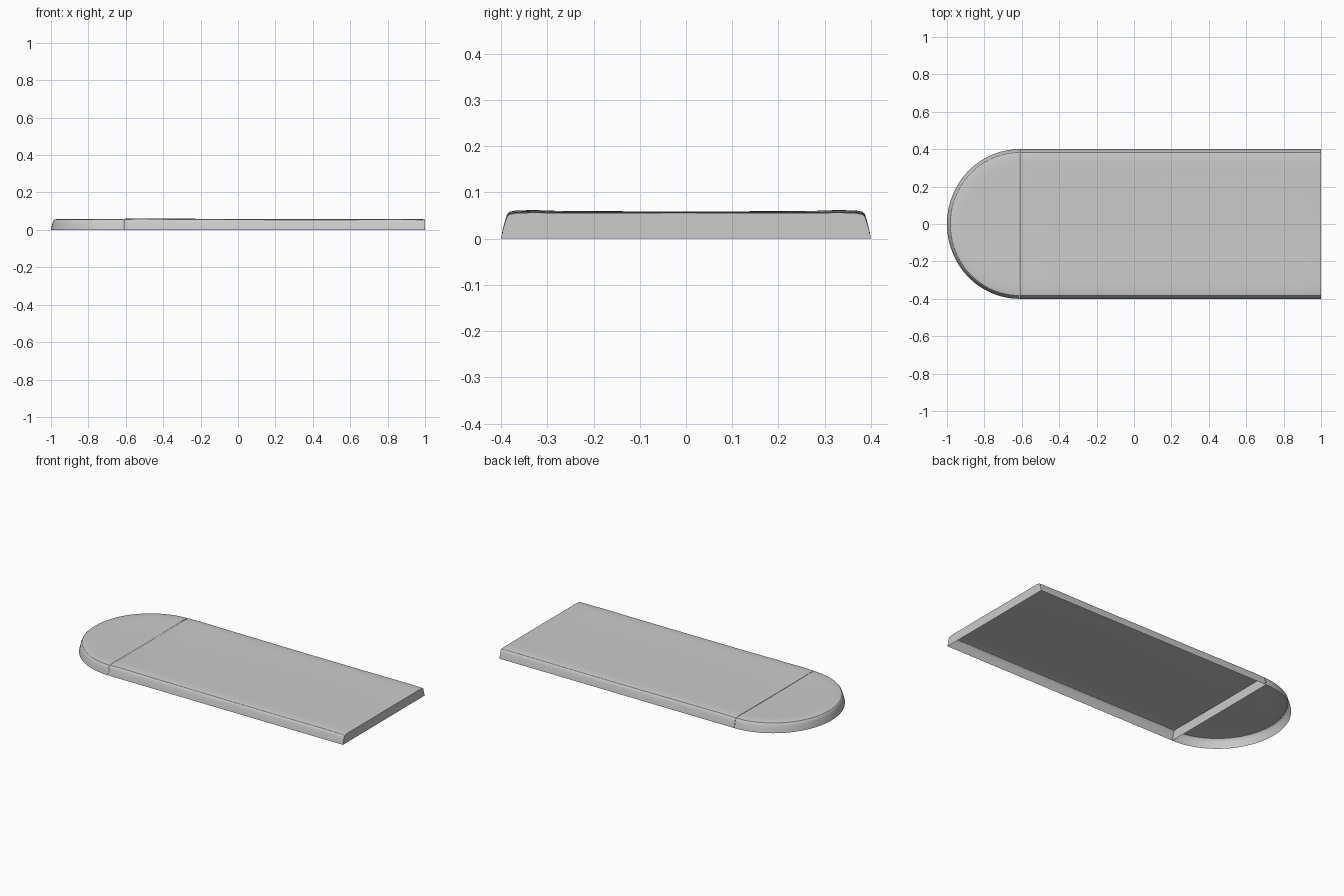
import bpy, bmesh, math

if "Cube" in bpy.data.objects:
    bpy.data.objects.remove(bpy.data.objects["Cube"])

JOIN_X = -0.61
# Rim profile: inset from the outline, height
PROFILE = [(0, 0), (0.004, 0.02), (0.009, 0.038), (0.013, 0.05),
           (0.018, 0.055), (0.03, 0.0575), (0.07, 0.059), (0.12, 0.0575)]


def finish(name, bm):
    bmesh.ops.remove_doubles(bm, verts=bm.verts, dist=1e-5)
    bmesh.ops.recalc_face_normals(bm, faces=bm.faces)
    # Open shells: make the top face upward
    top = max(bm.faces, key=lambda f: abs(f.normal.z) * f.calc_area())
    if top.normal.z < 0:
        bmesh.ops.reverse_faces(bm, faces=bm.faces)
    mesh = bpy.data.meshes.new(name)
    bm.to_mesh(mesh)
    bm.free()
    obj = bpy.data.objects.new(name, mesh)
    bpy.context.collection.objects.link(obj)
    bpy.ops.object.select_all(action='DESELECT')
    obj.select_set(True)
    bpy.context.view_layer.objects.active = obj
    bpy.ops.object.shade_smooth_by_angle(angle=math.radians(30))
    return obj


def loft(bm, rows):
    grid = [[bm.verts.new(p) for p in row] for row in rows]
    for a, b in zip(grid, grid[1:]):
        for i in range(len(a) - 1):
            bm.faces.new((a[i], a[i + 1], b[i + 1], b[i]))
    return grid


# Long panel: hollow underneath, softly raised near the side edges
half = [(-0.4 + d, z) for d, z in PROFILE]
section = half + [(0, 0.057)] + [(-y, z) for y, z in reversed(half)]
stations = [(JOIN_X, 0), (-0.595, 0.001), (-0.54, 0.003), (-0.4, 0.002),
            (-0.15, 0), (0.2, -0.001), (0.6, -0.001), (0.85, 0),
            (0.97, -0.001), (1.0, -0.003)]
bm = bmesh.new()
rows = []
for x, lift in stations:
    rows.append([(x, y, z + lift * (z / 0.057) * (0.4 + 0.6 * abs(y) / 0.4))
                 for y, z in section])
grid = loft(bm, rows)
# End walls
bm.faces.new(grid[0])
bm.faces.new(list(reversed(grid[-1])))
finish("long_panel", bm)

# Half-round end: hollow cap with the same rim
bm = bmesh.new()
SEG = 48
rings = PROFILE + [(0.25, 0.0565), (0.385, 0.0565)]
rows = []
for d, z in rings:
    row = []
    for i in range(SEG + 1):
        a = math.pi / 2 + math.pi * i / SEG
        row.append((JOIN_X - 0.002 + (0.388 - min(d, 0.388)) * math.cos(a),
                    (0.4 - d) * math.sin(a), z))
    rows.append(row)
grid = loft(bm, rows)
bm.faces.new(grid[-1])
finish("rounded_end", bm)
